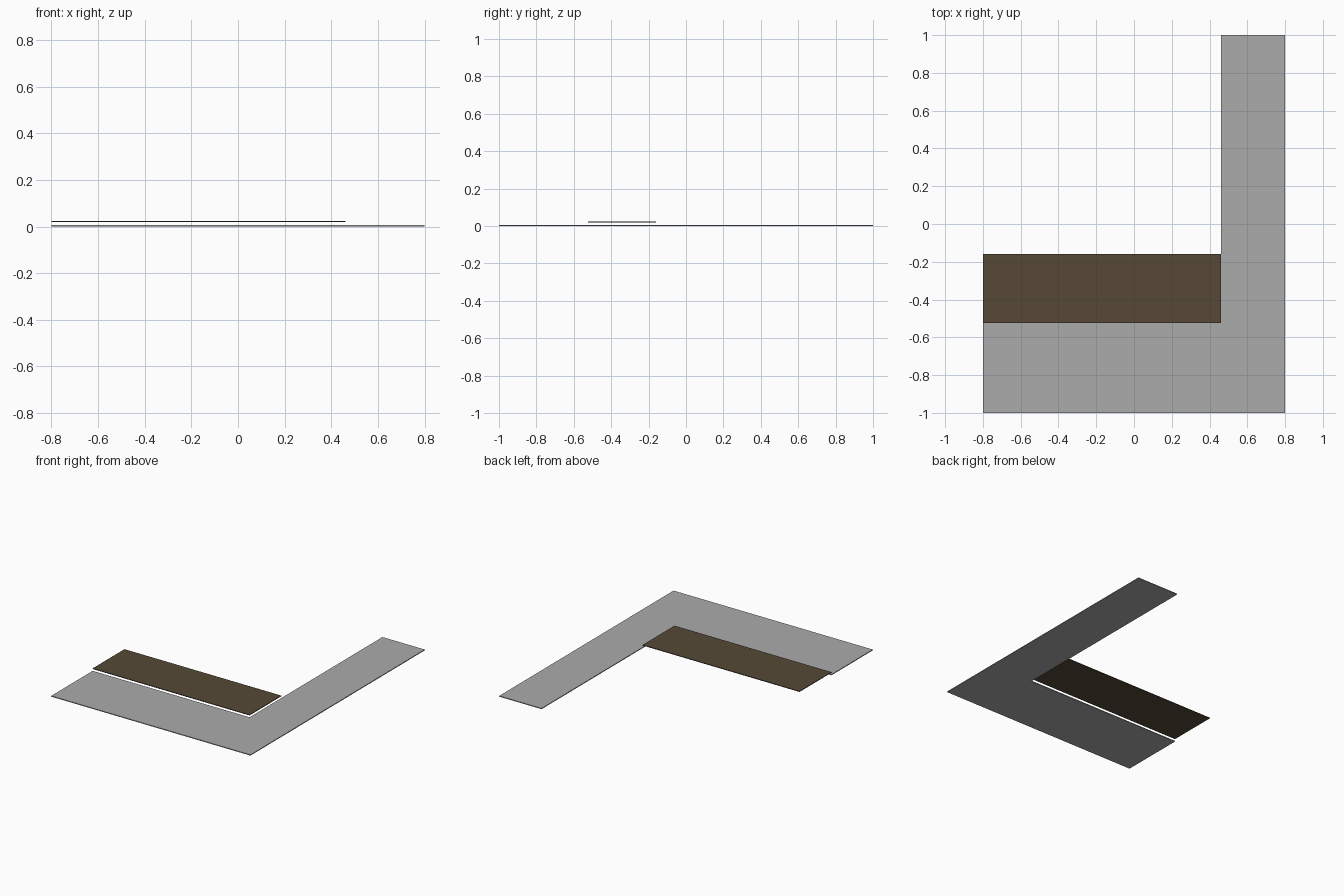
import bpy
import bmesh

if "Cube" in bpy.data.objects:
    bpy.data.objects.remove(bpy.data.objects["Cube"])


def material(name, rgb):
    mat = bpy.data.materials.new(name)
    mat.diffuse_color = (*rgb, 1.0)
    mat.use_nodes = True
    mat.node_tree.nodes["Principled BSDF"].inputs["Base Color"].default_value = mat.diffuse_color
    return mat


def slab(name, outline, z_bottom, z_top, mat):
    """Extrude a flat outline into a thin slab."""
    bm = bmesh.new()
    face = bm.faces.new([bm.verts.new((x, y, z_bottom)) for x, y in outline])
    ext = bmesh.ops.extrude_face_region(bm, geom=[face])
    top = [v for v in ext["geom"] if isinstance(v, bmesh.types.BMVert)]
    bmesh.ops.translate(bm, verts=top, vec=(0, 0, z_top - z_bottom))
    bmesh.ops.recalc_face_normals(bm, faces=bm.faces)
    mesh = bpy.data.meshes.new(name)
    bm.to_mesh(mesh)
    bm.free()
    mesh.materials.append(mat)
    obj = bpy.data.objects.new(name, mesh)
    bpy.context.collection.objects.link(obj)
    return obj


X, Y = 0.80, 1.0                  # half extents
INNER_X, INNER_Y = 0.46, -0.525   # inside corner of the L

grey = material("paving grey", (0.41, 0.41, 0.41))
brown = material("soil brown", (0.092, 0.066, 0.037))

# L-shaped paving
slab("paving", [(-X, -Y), (X, -Y), (X, Y), (INNER_X, Y),
                (INNER_X, INNER_Y), (-X, INNER_Y)], 0.0, 0.006, grey)

# Raised bed panel tucked into the inside corner
slab("bed_panel", [(-X, INNER_Y), (INNER_X, INNER_Y),
                   (INNER_X, -0.16), (-X, -0.16)], 0.019, 0.024, brown)
